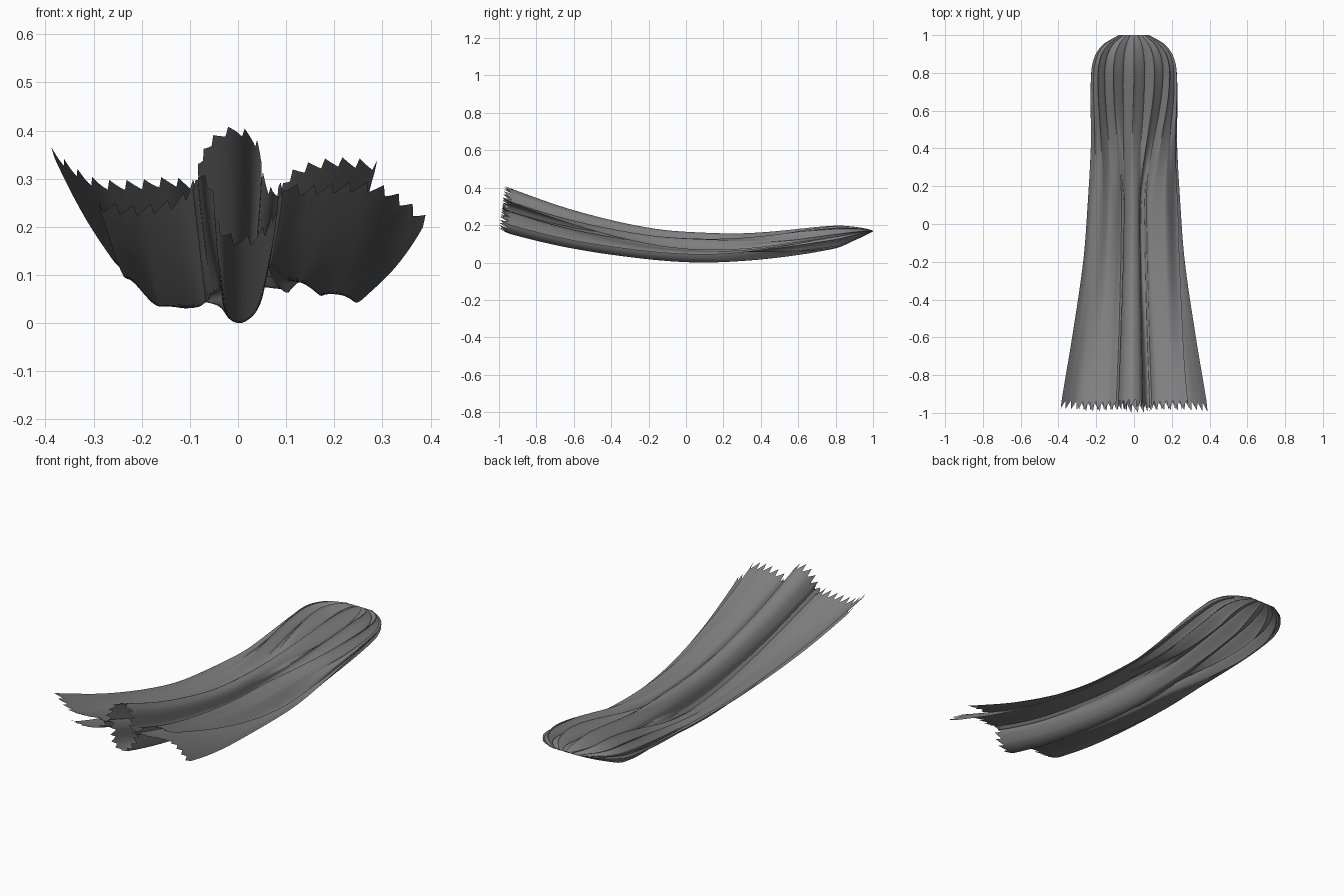
import bpy, bmesh, math

if "Cube" in bpy.data.objects:
    bpy.data.objects.remove(bpy.data.objects["Cube"])

# Lengthwise profile: y, centre height, width scale, height scale
STATIONS = [(-1.0, .306, 1.0, 1.0), (-.94, .278, .985, 1.0), (-.6, .180, .84, .85),
            (-.2, .105, .69, .71), (.1, .083, .63, .68), (.4, .092, .59, .64),
            (.8, .140, .57, .50), (.9, .158, .51, .30), (.96, .167, .38, .15),
            (1.0, .172, .20, .02)]

# Fold line of the upper sheet at the open end (x, height above centre)
FOLD = [(-.39, .075), (-.345, .035), (-.29, .005), (-.2, .004), (-.14, .010),
        (-.088, .003), (-.082, .045), (-.055, .098), (-.01, .122), (.03, .104),
        (.048, .067), (.052, .02), (.08, -.02), (.12, .03), (.2, .052), (.29, .045)]

# Height change of the wings half way along (x, change)
DROOP = [(-.39, -.02), (-.29, .02), (-.2, -.015), (-.1, -.055), (-.075, -.01),
         (.05, .0), (.08, .045), (.2, .015), (.29, -.065)]


def cr(a, b, c, d, t):
    return .5 * (2*b + (c-a)*t + (2*a-5*b+4*c-d)*t*t + (3*b-a-3*c+d)*t**3)


def smooth(a, b, v):
    t = min(1, max(0, (v-a)/(b-a)))
    return t*t*(3-2*t)


def droop(x):
    for (x0, d0), (x1, d1) in zip(DROOP, DROOP[1:]):
        if x <= x1:
            return d0+(d1-d0)*smooth(x0, x1, x)
    return DROOP[-1][1]


def profile(y):
    # Hermite curve through the stations
    n = len(STATIONS)
    i = 0
    while i < n-2 and y > STATIONS[i+1][0]:
        i += 1
    p, q = STATIONS[i], STATIONS[i+1]
    h = q[0]-p[0]
    t = (y-p[0])/h
    out = []
    for k in (1, 2, 3):
        def slope(j):
            a, b = STATIONS[max(0, j-1)], STATIONS[min(n-1, j+1)]
            return (b[k]-a[k])/(b[0]-a[0])
        m0, m1 = slope(i)*h, slope(i+1)*h
        out.append((2*t**3-3*t*t+1)*p[k] + (t**3-2*t*t+t)*m0
                   + (3*t*t-2*t**3)*q[k] + (t**3-t*t)*m1)
    return out


def sample_fold(count):
    fine = []
    n = len(FOLD)
    for i in range(n-1):
        q = [FOLD[max(0, min(n-1, i+j))] for j in (-1, 0, 1, 2)]
        for s in range(20):
            fine.append(tuple(cr(*(p[k] for p in q), s/20) for k in (0, 1)))
    fine.append(FOLD[-1])
    acc = [0]
    for a, b in zip(fine, fine[1:]):
        acc.append(acc[-1]+math.dist(a, b))
    res, j = [], 0
    for i in range(count):
        d = acc[-1]*i/(count-1)
        while j < len(acc)-2 and acc[j+1] < d:
            j += 1
        f = (d-acc[j])/(acc[j+1]-acc[j])
        res.append(tuple(fine[j][k]*(1-f)+fine[j+1][k]*f for k in (0, 1)))
    return res


TEETH, PER = 25, 6
COLS = TEETH*PER+1
ROWS = 44
fold = sample_fold(COLS)

cloth = bpy.data.materials.new("dark_grey_cloth")
cloth.diffuse_color = (.22, .22, .22, 1)
cloth.use_nodes = True
cloth.node_tree.nodes["Principled BSDF"].inputs["Base Color"].default_value = cloth.diffuse_color


def sheet(name, sign):
    bm = bmesh.new()
    grid = []
    for r in range(ROWS+1):
        row = []
        for c, (fx, fz) in enumerate(fold):
            f = (c % PER)/(PER-1)                     # sawtooth hem
            tip = -.985 + .045*f + .12*fz*sign
            if r == 0:
                y = max(-1, tip)
            else:
                s = (r-1)/(ROWS-1)
                y0 = -.93 + .12*fz*sign*(1-s)
                y = y0 + (1-y0)*(1-(1-s)**1.25)
            zc, sx, sz = profile(y)
            # wings droop half way along
            m = smooth(-.95, .15, y)
            wx = fx*(1+.27*m*smooth(.08, .2, fx))
            wz = fz + droop(fx)*m
            # gathered pleats replace the wide folds towards the closed end
            u = 2*c/(COLS-1)-1
            a = u*math.pi*6
            gx = .385*math.sin(u*math.pi/2) - .014*math.sin(2*a)
            gz = .07*math.sqrt(max(0, 1-u*u)) + .052*math.cos(a)*(1-u**6)
            b = smooth(.05, .85, y)
            x = (wx*(1-b)+gx*b)*sx
            z = (wz*(1-b)+gz*b)*sz
            row.append(bm.verts.new((sign*x, y, zc+sign*z)))
        grid.append(row)
    for r in range(ROWS):
        for c in range(COLS-1):
            q = (grid[r][c], grid[r][c+1], grid[r+1][c+1], grid[r+1][c])
            bm.faces.new(q).smooth = True
    me = bpy.data.meshes.new(name)
    bm.to_mesh(me)
    bm.free()
    me.materials.append(cloth)
    ob = bpy.data.objects.new(name, me)
    bpy.context.collection.objects.link(ob)
    return ob


# The lower sheet is the upper one turned half a revolution about the length axis
sheets = [sheet("upper_folded_sheet", 1), sheet("lower_folded_sheet", -1)]

# Stand the model on z = 0
low = min(v.co.z for o in sheets for v in o.data.vertices)
for o in sheets:
    for v in o.data.vertices:
        v.co.z -= low
